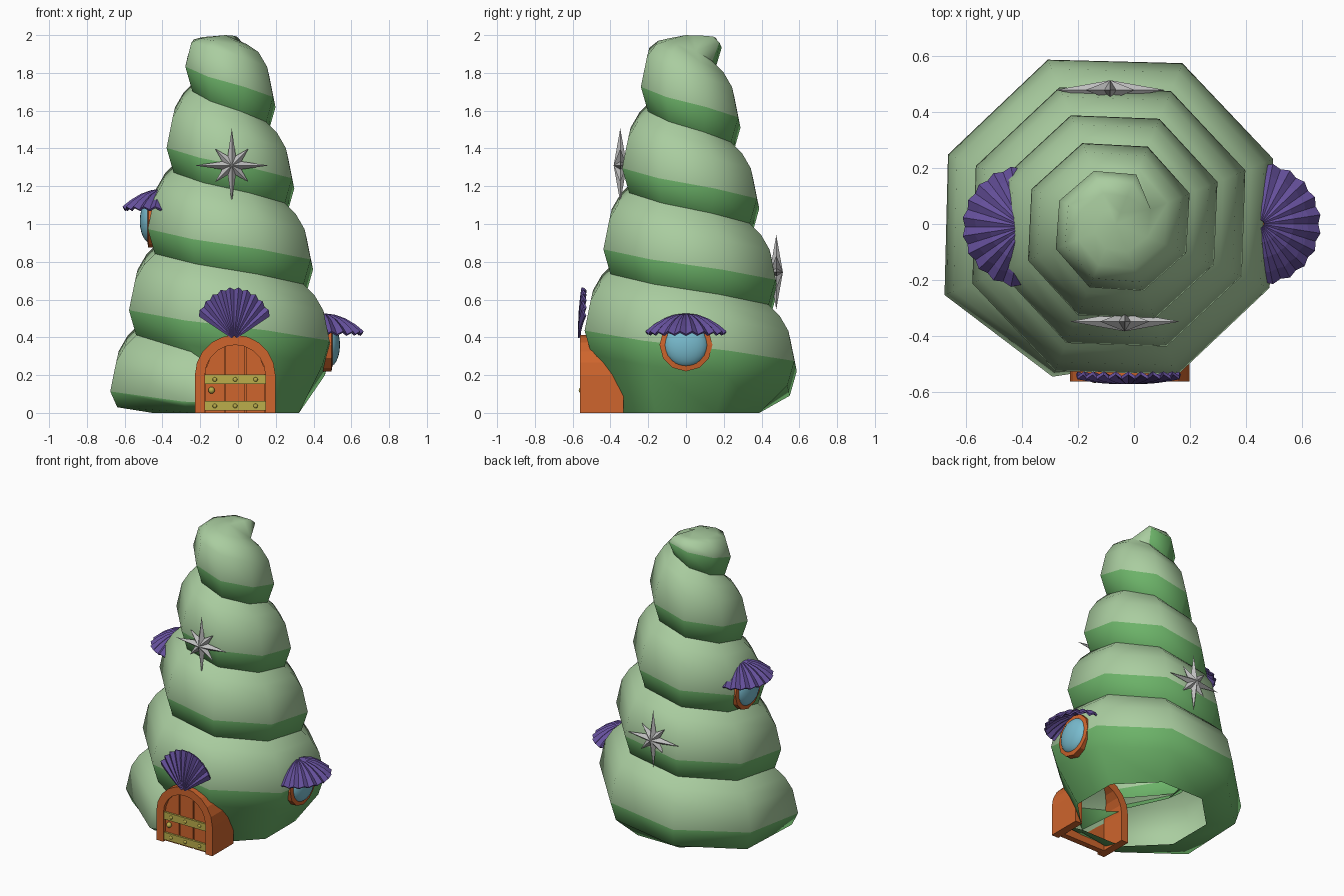
import bpy, bmesh, math
from mathutils import Vector
from math import sin, cos, pi, radians, sqrt, exp

if "Cube" in bpy.data.objects:
    bpy.data.objects.remove(bpy.data.objects["Cube"])


def material(name, rgb):
    m = bpy.data.materials.new(name)
    m.diffuse_color = (*rgb, 1)
    m.use_nodes = True
    m.node_tree.nodes["Principled BSDF"].inputs["Base Color"].default_value = m.diffuse_color
    return m


PALE = material("pale green", (0.40, 0.61, 0.35))
GREEN = material("deep green", (0.15, 0.45, 0.14))
ORANGE = material("orange wood", (0.62, 0.13, 0.026))
PURPLE = material("purple", (0.13, 0.08, 0.33))
BLUE = material("glass blue", (0.19, 0.50, 0.62))
SILVER = material("silver", (0.52, 0.52, 0.52))
BRASS = material("brass", (0.50, 0.42, 0.07))


def make(name, verts, faces, *mats, fix=True):
    me = bpy.data.meshes.new(name)
    me.from_pydata([tuple(v) for v in verts], [], faces)
    if fix:
        bm = bmesh.new()
        bm.from_mesh(me)
        bmesh.ops.recalc_face_normals(bm, faces=bm.faces)
        bm.to_mesh(me)
        bm.free()
    for m in mats:
        me.materials.append(m)
    ob = bpy.data.objects.new(name, me)
    bpy.context.collection.objects.link(ob)
    return ob


def smooth(ob, angle):
    bpy.ops.object.select_all(action='DESELECT')
    ob.select_set(True)
    bpy.context.view_layer.objects.active = ob
    bpy.ops.object.shade_smooth_by_angle(angle=radians(angle))


# --- spiral shell: eight sections per turn, climbing clockwise ---
CX, LAST = -0.065, 37
UPPER = [(0, 0), (0.16, -0.035), (0.24, -0.085), (0.30, -0.15)]


def soft_top(z):
    return z if z < 1.9 else 1.9 + 0.1 * (1 - exp(-(z - 1.9) / 0.1))


def section(k):
    a = radians(292.5 - 45 * k)
    band = 0.006 + 0.43 / 8 * k
    R = 0.655 - 0.25 * (band - 0.14) - {0: 0.17, 1: 0.085}.get(k, 0)
    if k < 9:      # lowest whorl stands on the ground
        prof = [(0, 0.42), (max(0.03, band - 0.13), R - 0.04)]
    else:          # underside tucked into the whorl below
        prof = [(band - 0.25, R - min(0.2, 0.7 * R)), (band - 0.13, R - 0.04)]
    prof += [(max(0.04, band) + dz, R + dr) for dz, dr in UPPER]
    return [(CX + r * cos(a), r * sin(a), soft_top(z)) for z, r in prof]


verts, faces = [], []
for k in range(LAST + 1):
    verts += section(k)
N = 6
for k in range(LAST):
    for i in range(N - 1):
        p, q = k * N + i, (k + 1) * N + i
        faces.append((p, p + 1, q + 1, q))
dark = [f % (N - 1) < 2 for f in range(len(faces))]
verts.append((CX, 0, 2.0))
apex, tip = len(verts) - 1, 30 * N + N - 1
for k in range(30, LAST):                       # closed crown
    faces.append((k * N + N - 1, apex, (k + 1) * N + N - 1))
for i in range(N - 1):                          # curled end of the tube
    faces.append((LAST * N + i, LAST * N + i + 1, tip))
faces.append((LAST * N + N - 1, apex, tip))
shell = make("spiral_shell", verts, faces, PALE, GREEN, fix=False)
for poly, d in zip(shell.data.polygons, dark):
    poly.material_index = int(d)
smooth(shell, 60)

# --- door ---
DX = -0.015


def arch(r, x0=None, x1=None, n=10):
    """Outline of an arch, or of the slice of it between x0 and x1."""
    if x0 is None:
        top = [(DX + r * cos(pi * i / n), 0.2 + r * sin(pi * i / n)) for i in range(n + 1)]
        return [(DX + r, 0)] + top + [(DX - r, 0)]
    xs = [x1 + (x0 - x1) * i / 4 for i in range(5)]
    return [(x1, 0)] + [(DX + x, 0.2 + sqrt(max(0, r * r - x * x))) for x in xs] + [(x0, 0)]


def prism(name, pts, y0, y1, mat):
    n = len(pts)
    v = [(x, y, z) for y in (y0, y1) for x, z in pts]
    f = [(i, (i + 1) % n, n + (i + 1) % n, n + i) for i in range(n)]
    return make(name, v, f + [tuple(range(n)), tuple(range(n, 2 * n))], mat)


outer, inner = arch(0.213), arch(0.16)
n = len(outer)
v = [(x, y, z) for y in (-0.562, -0.33) for pts in (outer, inner) for x, z in pts]
f = []
for i in range(n - 1):
    for a, b in ((0, n), (n, 3 * n), (3 * n, 2 * n), (2 * n, 0)):
        f.append((a + i, a + i + 1, b + i + 1, b + i))
f += [(0, n, 3 * n, 2 * n), (n - 1, 2 * n - 1, 4 * n - 1, 3 * n - 1)]
make("door_frame", v, f, ORANGE)
prism("door_back", inner, -0.525, -0.50, ORANGE)
for j in range(3):
    x0 = -0.16 + j * 0.32 / 3
    pts = arch(0.16, x0 + 0.003, x0 + 0.32 / 3 - 0.003)
    pts[0], pts[-1] = (pts[1][0], 0), (pts[-2][0], 0)
    prism("door_plank", pts, -0.54, -0.52, ORANGE)


def ball(name, loc, scale, mat, seg=16, rings=8):
    bpy.ops.mesh.primitive_uv_sphere_add(segments=seg, ring_count=rings, radius=1, location=loc)
    ob = bpy.context.object
    ob.name, ob.scale = name, scale
    ob.data.materials.append(mat)
    smooth(ob, 60)
    return ob


for z in (0.012, 0.152):
    prism("door_strap", [(DX - 0.16, z), (DX + 0.16, z), (DX + 0.16, z + 0.05),
                         (DX - 0.16, z + 0.05)], -0.553, -0.53, BRASS)
    for x in (-0.108, 0, 0.108):
        ball("strap_stud", (DX + x, -0.553, z + 0.025), (0.012, 0.008, 0.012), BRASS, 8, 6)
ball("door_knob", (-0.14, -0.55, 0.12), (0.018, 0.018, 0.018), BRASS, 10, 6)


# --- ribbed fans: over the door and as window awnings ---
def fan(name, hinge, u, w, up, rx, ry, dome, a0, ribs=10):
    hinge, u, w, up = map(Vector, (hinge, u, w, up))
    rows, cols = (0.06, 0.3, 0.55, 0.8, 1.0), 2 * ribs + 1
    v, f = [], []
    for s in rows:
        for c in range(cols):
            a = radians(a0 + (180 - 2 * a0) * c / (cols - 1))
            odd = c % 2
            r = s * (1 if odd else 1 - 0.05 * s)
            h = dome * (1 - s * s) + (0.008 if odd else -0.008) * s
            v.append(hinge + u * (rx * r * cos(a)) + w * (ry * r * sin(a)) + up * h)
    for i in range(len(rows) - 1):
        for c in range(cols - 1):
            p = i * cols + c
            f.append((p, p + 1, p + cols + 1, p + cols))
    ob = make(name, v, f, PURPLE)
    mod = ob.modifiers.new("thickness", 'SOLIDIFY')
    mod.thickness, mod.offset = 0.012, 0


fan("door_fan", (-0.02, -0.54, 0.39), (1, 0, 0), (0, 0, 1), (0, -1, 0), 0.22, 0.275, 0.025, 28)


# --- round windows with awnings ---
def window(side, xf, z):
    ring = [(0.14, -0.10), (0.14, 0), (0.112, 0.005), (0.112, -0.03)]
    m, v, f = 12, [], []
    for i in range(m):
        a = 2 * pi * i / m
        v += [(xf + side * d, r * cos(a), z + r * sin(a)) for r, d in ring]
        for j in range(4):
            p, q = i * 4, (i + 1) % m * 4
            f.append((p + j, q + j, q + (j + 1) % 4, p + (j + 1) % 4))
    make("window_frame", v, f, ORANGE)
    ball("window_glass", (xf - side * 0.015, 0, z), (0.06, 0.118, 0.118), BLUE, 24, 12)


window(1, 0.495, 0.36)
window(-1, -0.475, 1.015)
fan("right_awning", (0.452, 0, 0.42), (0, 1, 0), (1, 0, 0), (0, 0, 1), 0.215, 0.212, 0.1, 3)
fan("left_awning", (-0.395, -0.01, 1.08), (0, 1, 0), (-1, 0, 0), (0, 0, 1), 0.215, 0.215, 0.1, 3)


# --- eight-pointed stars ---
def star(name, x, y, z):
    v = [(x, y - 0.035, z), (x, y + 0.035, z)]
    for i in range(16):
        r = 0.055 if i % 2 else (0.197 if i % 4 == 0 else 0.125)
        a = pi * i / 8
        v.append((x + r * cos(a), y, z + r * sin(a)))
    f = [(c, 2 + i, 2 + (i + 1) % 16) for c in (0, 1) for i in range(16)]
    make(name, v, f, SILVER)


star("front_star", -0.033, -0.348, 1.31)
star("back_star", -0.085, 0.478, 0.745)
